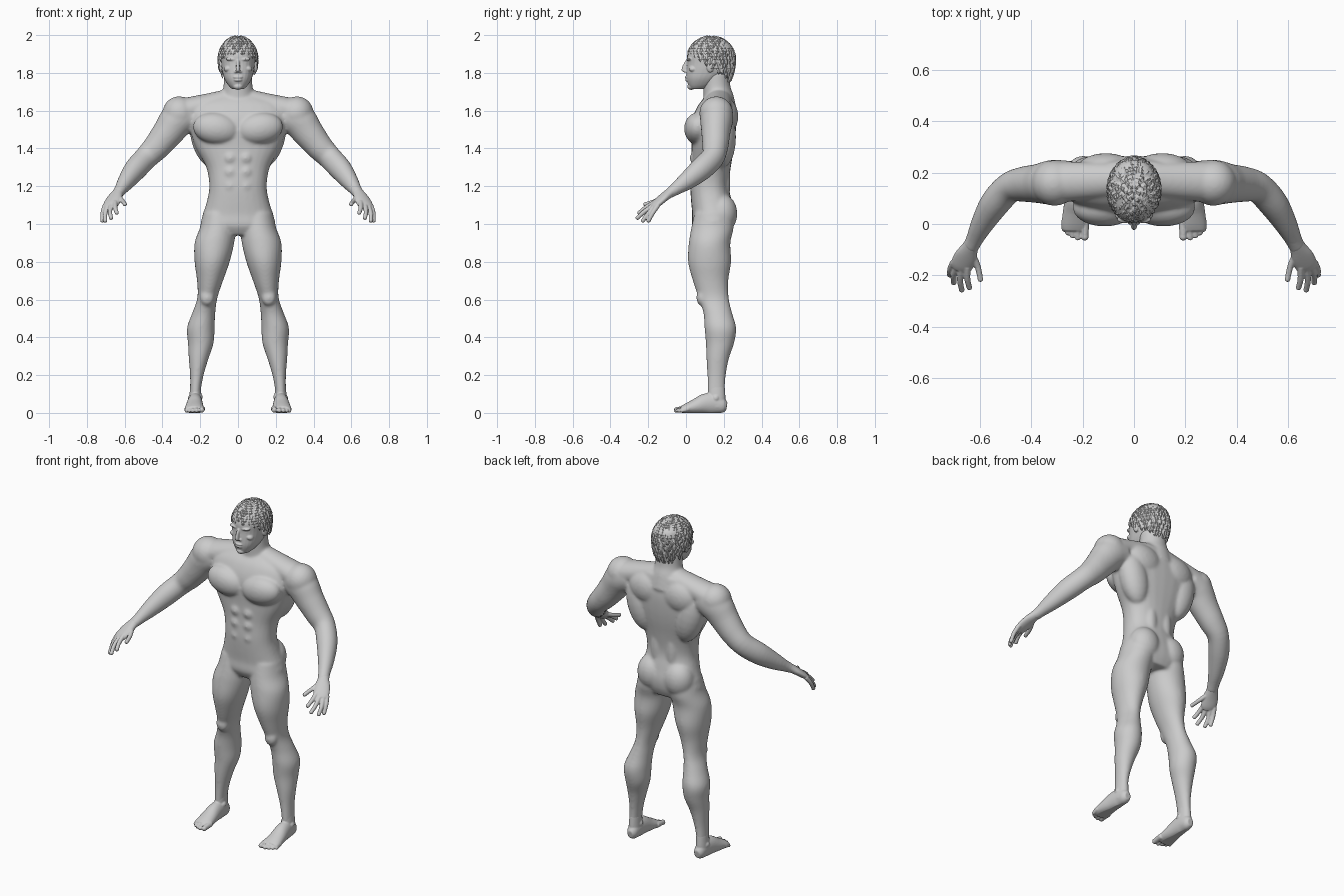
import bpy, bmesh, math, random
from mathutils import Vector, Matrix

random.seed(4)
grey = bpy.data.materials.new("plain grey")
grey.diffuse_color = (0.6, 0.6, 0.6, 1)


def spline(p, n=4):
    """Catmull-Rom subdivision of section tuples."""
    p = [Vector(q) for q in p]
    out = []
    for i in range(len(p) - 1):
        a, b, c, d = p[max(i - 1, 0)], p[i], p[i + 1], p[min(i + 2, len(p) - 1)]
        for k in range(n):
            t = k / n
            out.append(b + 0.5 * t * ((c - a) + t * ((2 * a - 5 * b + 4 * c - d) + t * (3 * (b - c) + d - a))))
    return out + [p[-1]]


def loft(bm, secs, side=1, flat=False, power=2.0, segs=28):
    """Skin sections (x, y, z, half width, half depth), level or square to the path."""
    s = spline(secs)
    pts = [Vector((q[0] * side, q[1], q[2])) for q in s]
    rings = []
    for i, c in enumerate(pts):
        u, v = Vector((1, 0, 0)), Vector((0, 1, 0))
        if not flat:
            d = (pts[min(i + 1, len(pts) - 1)] - pts[max(i - 1, 0)]).normalized()
            u = d.cross(Vector((0, 0, 1))).normalized()
            v = u.cross(d)
        ring = []
        for k in range(segs):
            a = 2 * math.pi * k / segs
            ca, sa = math.cos(a), math.sin(a)
            ca = math.copysign(abs(ca) ** (2 / power), ca)
            sa = math.copysign(abs(sa) ** (2 / power), sa)
            ring.append(bm.verts.new(c + u * ca * s[i][3] + v * sa * s[i][4]))
        rings.append(ring)
    for a, b in zip(rings, rings[1:]):
        for k in range(segs):
            j = (k + 1) % segs
            bm.faces.new((a[k], a[j], b[j], b[k]))
    bm.faces.new(rings[0][::-1])
    bm.faces.new(rings[-1])


def blob(bm, c, r, side=1, tilt=0):
    m = (Matrix.Translation((c[0] * side, c[1], c[2])) @ Matrix.Rotation(tilt * side, 4, 'Y')
         @ Matrix.Diagonal((*r, 1)))
    bmesh.ops.create_icosphere(bm, subdivisions=3, radius=1, matrix=m)


def digit(bm, pts, r, side):
    """Finger or toe: round tapered tube with a ball tip."""
    n = len(pts) - 1
    loft(bm, [(*p, r * (1 - 0.2 * i / n), r * (1 - 0.2 * i / n)) for i, p in enumerate(pts)], side, segs=12)
    blob(bm, pts[-1], (r * 0.85,) * 3, side)


def finish(bm, name, voxel, smooth):
    """Fuse overlapping forms into one smooth skin."""
    bmesh.ops.recalc_face_normals(bm, faces=bm.faces)
    me = bpy.data.meshes.new(name)
    bm.to_mesh(me)
    bm.free()
    ob = bpy.data.objects.new(name, me)
    bpy.context.collection.objects.link(ob)
    rm = ob.modifiers.new("fuse", 'REMESH')
    rm.mode, rm.voxel_size = 'VOXEL', voxel
    sm = ob.modifiers.new("soften", 'SMOOTH')
    sm.factor, sm.iterations = 0.5, smooth
    dg = bpy.context.evaluated_depsgraph_get()
    new = bpy.data.meshes.new_from_object(ob.evaluated_get(dg))
    ob.modifiers.clear()
    ob.data = new
    for v in new.vertices:
        v.co.z = max(v.co.z, 0)
    new.materials.clear()
    new.materials.append(grey)
    new.shade_smooth()
    return ob


# Torso and neck
bm = bmesh.new()
loft(bm, [(0, .145, .94, .13, .085), (0, .142, .99, .195, .11), (0, .145, 1.05, .186, .112),
          (0, .135, 1.12, .165, .108), (0, .125, 1.2, .152, .102), (0, .133, 1.3, .168, .104),
          (0, .142, 1.4, .222, .112), (0, .145, 1.48, .25, .118), (0, .15, 1.56, .27, .115),
          (0, .16, 1.63, .25, .095), (0, .175, 1.675, .16, .07)], flat=True, power=2.3)
loft(bm, [(0, .18, 1.6, .11, .09), (0, .172, 1.68, .088, .08), (0, .163, 1.73, .077, .072),
          (0, .16, 1.8, .075, .07)], flat=True)
for s in (1, -1):
    # Muscle masses
    blob(bm, (.115, .062, 1.505), (.125, .072, .085), s, -.15)       # chest
    blob(bm, (.165, .19, 1.46), (.085, .075, .17), s, .25)           # side of back
    blob(bm, (.11, .205, 1.57), (.12, .072, .10), s)                 # shoulder blade
    blob(bm, (.05, .185, 1.22), (.045, .05, .17), s)                 # lower back
    blob(bm, (.088, .19, 1.055), (.09, .082, .105), s)               # seat
    for k in range(3):
        blob(bm, (.04, .05, 1.2 + .075 * k), (.038, .03, .038), s)   # abdomen
    loft(bm, [(.03, .175, 1.67, .06, .05), (.14, .17, 1.64, .07, .055), (.27, .165, 1.60, .08, .07)], s)
    blob(bm, (.31, .16, 1.585), (.09, .09, .092), s, .5)             # shoulder
    # Arm
    loft(bm, [(.23, .17, 1.58, .075, .085), (.31, .163, 1.56, .088, .095), (.37, .158, 1.485, .077, .083),
              (.43, .155, 1.41, .069, .072), (.485, .142, 1.353, .060, .064), (.543, .08, 1.29, .058, .062),
              (.592, 0, 1.225, .045, .048), (.622, -.06, 1.182, .034, .033),
              (.64, -.095, 1.158, .033, .027)], s)
    # Leg
    loft(bm, [(.1, .145, 1.06, .085, .1), (.107, .14, .98, .095, .112), (.125, .125, .9, .105, .11),
              (.137, .125, .8, .093, .114), (.148, .13, .7, .069, .094), (.162, .146, .61, .053, .08),
              (.181, .168, .53, .061, .076), (.197, .182, .45, .073, .084), (.197, .18, .37, .068, .075),
              (.208, .168, .29, .053, .060), (.218, .162, .2, .036, .049), (.225, .16, .12, .029, .046),
              (.226, .16, .04, .03, .045)], s, flat=True)
    blob(bm, (.163, .085, .61), (.038, .03, .045), s)                # kneecap
finish(bm, "body", .007, 14)

for s, tag in ((1, "left"), (-1, "right")):
    # Hand with fingers
    bm = bmesh.new()
    loft(bm, [(.62, -.055, 1.186, .03, .028), (.638, -.09, 1.162, .032, .025), (.655, -.125, 1.135, .043, .022),
              (.672, -.16, 1.105, .044, .019), (.68, -.178, 1.09, .034, .014)], s)
    for base, mid, tip in (((.703, -.148, 1.1), (.716, -.175, 1.06), (.718, -.198, 1.018)),
                           ((.69, -.165, 1.095), (.703, -.2, 1.055), (.703, -.228, 1.018)),
                           ((.672, -.172, 1.1), (.678, -.22, 1.065), (.672, -.256, 1.033)),
                           ((.65, -.167, 1.115), (.65, -.215, 1.085), (.642, -.247, 1.06)),
                           ((.632, -.115, 1.145), (.61, -.165, 1.12), (.599, -.215, 1.105))):
        digit(bm, (base, mid, tip), .0135, s)
    finish(bm, tag + "_hand", .0035, 4)

    # Foot with toes
    bm = bmesh.new()
    loft(bm, [(.225, .216, .034, .018, .022), (.225, .195, .038, .031, .04), (.226, .15, .05, .036, .055),
              (.228, .1, .048, .041, .053), (.23, .05, .034, .047, .04), (.231, 0, .022, .051, .027),
              (.231, -.025, .017, .047, .018)], s)
    loft(bm, [(.226, .162, .03, .034, .046), (.226, .162, .08, .032, .047), (.224, .161, .14, .029, .044)], s, flat=True)
    blob(bm, (.2, .15, .085), (.013, .018, .018), s)                 # ankle bones
    blob(bm, (.252, .158, .078), (.013, .018, .018), s)
    for x, tip, r in ((.192, -.05, .018), (.219, -.053, .0135), (.240, -.045, .013), (.258, -.034, .0125), (.273, -.02, .012)):
        digit(bm, ((x, .01, .022), (x, tip + .03, .02), (x, tip, r * .9)), r, s)
    finish(bm, tag + "_foot", .004, 4)

# Head
bm = bmesh.new()
loft(bm, [(0, .062, 1.715, .032, .038), (0, .078, 1.735, .052, .066), (0, .095, 1.77, .073, .092),
          (0, .115, 1.81, .084, .112), (0, .123, 1.85, .089, .117), (0, .130, 1.9, .093, .123),
          (0, .135, 1.945, .083, .105), (0, .135, 1.978, .05, .06)], flat=True, power=2.3)
blob(bm, (0, .028, 1.728), (.026, .022, .018))                       # chin
loft(bm, [(0, .012, 1.868, .009, .012), (0, -.002, 1.84, .009, .015), (0, -.009, 1.813, .012, .015),
          (0, .004, 1.802, .014, .012)], flat=True, segs=16)         # nose
blob(bm, (0, .006, 1.777), (.026, .013, .007))                       # upper lip
blob(bm, (0, .008, 1.762), (.023, .013, .008))                       # lower lip
for s in (1, -1):
    blob(bm, (.013, .008, 1.806), (.009, .012, .008), s)             # nostril
    blob(bm, (.036, .019, 1.872), (.031, .016, .009), s, -.08)       # brow
    blob(bm, (.035, .027, 1.851), (.015, .014, .008), s)             # eye
    blob(bm, (.053, .037, 1.822), (.022, .022, .016), s, .3)         # cheekbone
    blob(bm, (.092, .128, 1.835), (.013, .02, .034), s)              # ear
finish(bm, "head", .0035, 4)


# Hair
def scalp(polar, turn, lift=0):
    c = math.cos(polar)
    return Vector(((.101 + lift) * math.sin(polar) * math.sin(turn),
                   .133 - (.125 + lift) * math.sin(polar) * math.cos(turn),
                   1.872 + ((.12 if c > 0 else .19) + lift) * c))


def hairline(y):
    return 1.922 - .62 * max(y, 0)


bm = bmesh.new()
rows, cols = 24, 48
grid = [[bm.verts.new(scalp(.01 + 2.3 * i / rows, 2 * math.pi * j / cols)) for j in range(cols)] for i in range(rows)]
for i in range(rows - 1):
    for j in range(cols):
        k = (j + 1) % cols
        quad = (grid[i][j], grid[i][k], grid[i + 1][k], grid[i + 1][j])
        mid = sum((v.co for v in quad), Vector()) / 4
        if mid.z > hairline(mid.y):
            bm.faces.new(quad)
bm.faces.new(grid[0])
bmesh.ops.delete(bm, geom=[v for v in bm.verts if not v.link_faces], context='VERTS')

# Overlapping ridged locks combed down from the crown
for i in range(17):
    polar = .06 + .12 * i
    n = max(5, int(34 * math.sin(polar)))
    for j in range(n):
        turn = 2 * math.pi * (j + .5 * (i % 2) + random.uniform(-.2, .2)) / n
        root = scalp(polar, turn)
        if root.z < hairline(root.y) + .012:
            continue
        half = .009 / max(.1 * math.sin(polar), .02)
        sway = random.uniform(-.12, .12)
        strip = []
        for t, w, h in ((0, .7, .002), (.35, 1, .007), (.7, .8, .008), (1, .15, .004)):
            p, a = polar + .27 * t, turn + sway * t
            strip.append([bm.verts.new(scalp(p, a + q * half * w, h if q == 0 else h - .004)) for q in (-1, 0, 1)])
        for a, b in zip(strip, strip[1:]):
            for q in (0, 1):
                bm.faces.new((a[q], a[q + 1], b[q + 1], b[q]))
bmesh.ops.recalc_face_normals(bm, faces=bm.faces)
me = bpy.data.meshes.new("hair")
bm.to_mesh(me)
bm.free()
me.materials.append(grey)
hair = bpy.data.objects.new("hair", me)
bpy.context.collection.objects.link(hair)
